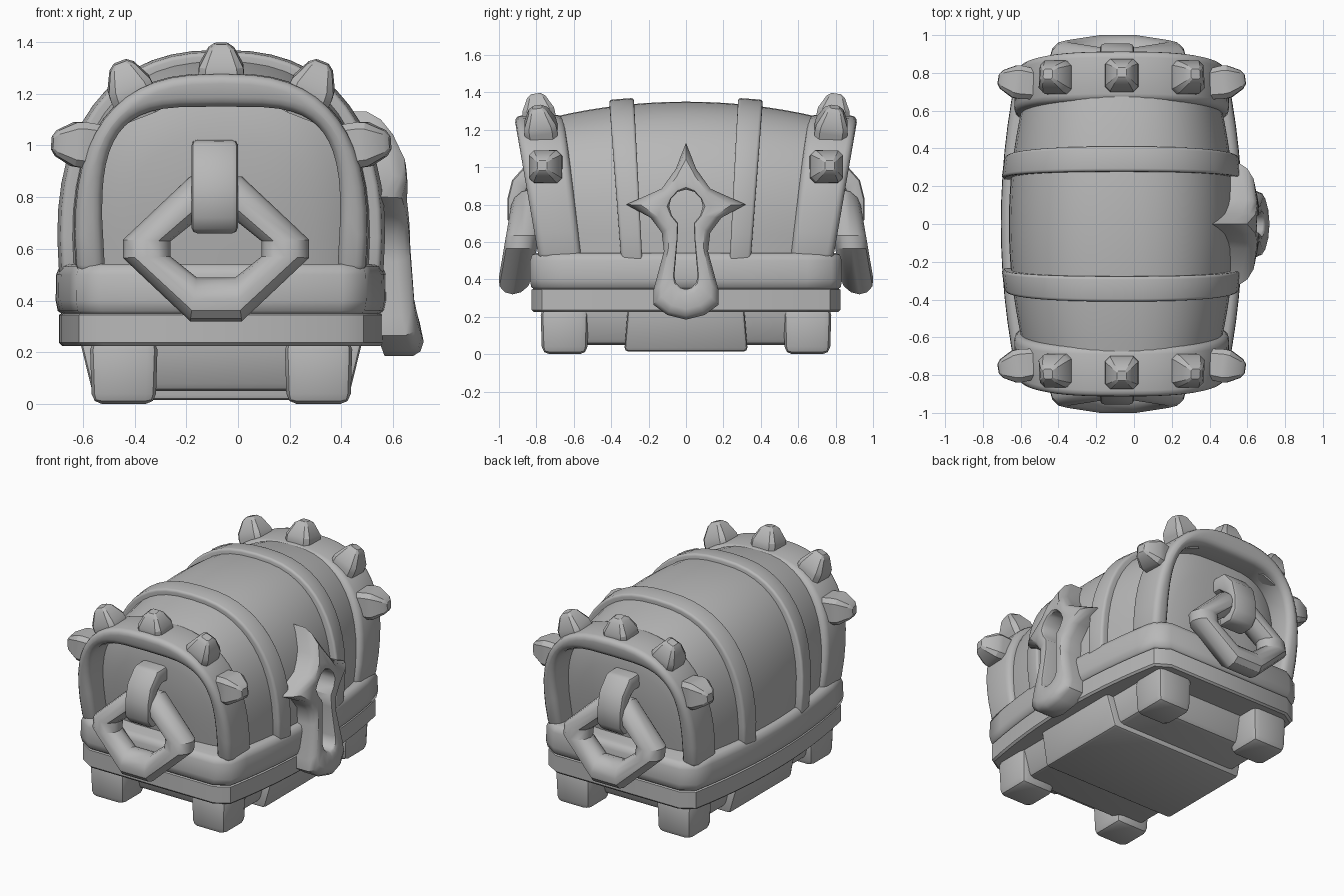
import bpy, bmesh, math
from mathutils import Vector

if "Cube" in bpy.data.objects:
    bpy.data.objects.remove(bpy.data.objects["Cube"])

CX = -0.065          # the chest body is centred here; the lock sticks out on +x
BASE = 0.50          # height where the lid starts

grey = bpy.data.materials.new("grey")
grey.diffuse_color = (0.48, 0.48, 0.48, 1)
grey.use_nodes = True
grey.node_tree.nodes["Principled BSDF"].inputs["Base Color"].default_value = grey.diffuse_color


def loft(name, rings, loop=False, bevel=0.0, segments=2, angle=35):
    """Skin a list of closed sections; loop joins last to first, otherwise ends are capped."""
    bm = bmesh.new()
    vr = [[bm.verts.new(p) for p in r] for r in rings]
    n = len(vr[0])
    for k in range(len(vr) if loop else len(vr) - 1):
        a, b = vr[k], vr[(k + 1) % len(vr)]
        for i in range(n):
            j = (i + 1) % n
            bm.faces.new((a[i], a[j], b[j], b[i]))
    if not loop:
        bm.faces.new(vr[0])
        bm.faces.new(vr[-1])
    bmesh.ops.recalc_face_normals(bm, faces=bm.faces)
    if bevel:
        edges = [e for e in bm.edges if e.calc_face_angle(0) > math.radians(45)]
        bmesh.ops.bevel(bm, geom=edges, offset=bevel, segments=segments,
                        profile=0.5, affect='EDGES', clamp_overlap=True)
    me = bpy.data.meshes.new(name)
    bm.to_mesh(me)
    bm.free()
    me.materials.append(grey)
    ob = bpy.data.objects.new(name, me)
    bpy.context.collection.objects.link(ob)
    bpy.ops.object.select_all(action='DESELECT')
    ob.select_set(True)
    bpy.context.view_layer.objects.active = ob
    bpy.ops.object.shade_smooth_by_angle(angle=math.radians(angle))
    return ob


def lean(y, z):
    """Everything on the lid leans outward with height."""
    return y * (1 + 0.22 * (z - 0.53))


def arch(w, top, p, y, n=28):
    """Rounded arch section at station y."""
    pts = []
    for k in range(n + 1):
        a = math.pi * k / n
        c, s = math.cos(a), math.sin(a)
        x = math.copysign(abs(c) ** (2 / p), c) * w
        f = max(s, 0) ** (2 / p)
        x *= 1 - 0.05 * (1 - f) ** 2
        z = BASE + (top - BASE) * f
        pts.append(Vector((CX + x, lean(y, z), z)))
    return pts


def arch_band(name, y0, y1, outer0, outer1, inner, bevel):
    corners = [arch(*outer0, y0), arch(*outer1, y1), arch(*inner, y1), arch(*inner, y0)]
    loft(name, list(zip(*corners)), bevel=bevel, segments=3)


def box(name, x, y, z, taper=(0, 0), bevel=0.02):
    """Box from ranges, narrowed towards the bottom by taper."""
    def rect(t, h):
        tx, ty = taper[0] * t, taper[1] * t
        return [(x[0] + tx, y[0] + ty, h), (x[1] - tx, y[0] + ty, h),
                (x[1] - tx, y[1] - ty, h), (x[0] + tx, y[1] - ty, h)]
    loft(name, [rect(1, z[0]), rect(0, z[1])], bevel=bevel)


def plan(w, l, z):
    """Plan outline with bowed long sides and cut corners."""
    ys = [(-1 + k / 6) * (l - 0.055) for k in range(13)]
    side = [(w - 0.13 * y * y, y) for y in ys]
    e = side[0][0] - 0.09
    half = [(e, -l)] + side + [(e, l)]
    return ([(CX + x, y, z) for x, y in half] +
            [(CX - x, y, z) for x, y in reversed(half)])


# barrel-shaped lid with slightly domed, tilted ends
ys = [-0.62 + 1.24 * k / 14 for k in range(15)]
body = [(y, 1) for y in ys]
dome = [(0.655, 0.88), (0.685, 0.7), (0.70, 0.4)]
body = [(-y, s) for y, s in reversed(dome)] + body + dome
loft("lid", [arch((0.622 - 0.2 * y * y) * s, BASE + (0.85 - 0.22 * y * y) * s, 2.5 + 2 * (1 - s), y)
             for y, s in body], angle=50)

# rims and base
loft("upper_rim", [plan(0.61, 0.81, 0.345), plan(0.632, 0.828, 0.36), plan(0.64, 0.835, 0.40),
                   plan(0.638, 0.833, 0.50), plan(0.625, 0.822, 0.532), plan(0.60, 0.80, 0.542)],
     angle=50)
loft("lower_rim", [plan(0.615, 0.815, 0.225), plan(0.627, 0.825, 0.237),
                   plan(0.627, 0.825, 0.345), plan(0.61, 0.81, 0.355)])
box("plinth", (CX - 0.50, CX + 0.50), (-0.64, 0.64), (0.05, 0.26), (0.05, 0.05), 0.03)
box("plinth_middle", (CX - 0.55, CX + 0.55), (-0.31, 0.31), (0.015, 0.26), (0.06, -0.02), 0.02)

for sy in (-1, 1):
    end = "front" if sy < 0 else "back"

    # feet
    for sx in (-1, 1):
        xr = sorted((CX + sx * 0.245, CX + sx * 0.508))
        yr = sorted((sy * 0.52, sy * 0.778))
        box(end + ("_left_foot" if sx < 0 else "_right_foot"), xr, yr,
            (0.0, 0.25), (0.008, 0.008), 0.04)

    # middle strap and thick end hoop
    arch_band(end + "_strap", sy * 0.235, sy * 0.348, (0.662, 1.37, 2.45), (0.645, 1.36, 2.45),
              (0.56, 1.28, 2.45), 0.016)
    arch_band(end + "_hoop", sy * 0.56, sy * 0.79, (0.592, 1.28, 2.7), (0.585, 1.275, 2.7),
              (0.472, 1.15, 4.0), 0.045)

    # studs around the hoop: base x, base z, direction x, direction z, length
    studs = [(0, 1.24, 0, 1, 0.155)]
    for s in (-1, 1):
        studs += [(s * 0.33, 1.165, s * 0.36, 0.93, 0.17), (s * 0.50, 1.0, s, 0.06, 0.155)]
    for k, (bx, bz, dx, dz, length) in enumerate(studs):
        d = Vector((dx, sy * 0.15, dz)).normalized()
        u = Vector((0, 1, 0))
        u = (u - d * u.dot(d)).normalized()
        v = d.cross(u)
        b = Vector((CX + bx, lean(sy * 0.675, bz), bz))
        rings = []
        for f, r in ((-0.3, 0.08), (0.25, 0.088), (0.45, 0.085), (0.88, 0.05), (1, 0.026)):
            c = b + d * f * length
            shape = [(1, 0.7), (0.7, 1), (-0.7, 1), (-1, 0.7), (-1, -0.7), (-0.7, -1), (0.7, -1), (1, -0.7)]
            rings.append([c + u * (r * i) + v * (r * j) for i, j in shape])
        loft(f"{end}_stud_{k + 1}", rings, angle=25)

    # hanging octagonal ring
    outer, inner = [(0.36, 0.035), (0.10, 0.28)], [(0.175, 0.03), (0.075, 0.11)]

    def around(q):
        a, b = q
        return [a, b, (-b[0], b[1]), (-a[0], a[1]), (-a[0], -a[1]), (-b[0], -b[1]), (b[0], -b[1]), (a[0], -a[1])]
    rings = []
    for o, i in zip(around(outer), around(inner)):
        sec = []
        for k in range(12):
            t = math.radians(30 * k)
            m = 0.5 + 0.5 * math.cos(t)
            x, z = i[0] + (o[0] - i[0]) * m, i[1] + (o[1] - i[1]) * m
            sec.append((CX - 0.02 + x, sy * (0.88 - 0.17 * z + 0.088 * math.sin(t)), 0.60 + z))
        rings.append(sec)
    loft(end + "_ring", rings, loop=True, angle=32)

    # bracket that holds the ring
    out = [(0.66, 1.025), (0.85, 1.02), (0.93, 0.93), (0.955, 0.83), (0.955, 0.72), (0.91, 0.66), (0.80, 0.66)]
    inn = [(0.66, 0.92), (0.80, 0.92), (0.85, 0.88), (0.87, 0.81), (0.87, 0.76), (0.86, 0.74), (0.80, 0.74)]
    cx = CX - 0.025
    loft(end + "_bracket",
         [[(cx - 0.09, sy * o[0], o[1]), (cx + 0.09, sy * o[0], o[1]),
           (cx + 0.09, sy * i[0], i[1]), (cx - 0.09, sy * i[0], i[1])] for o, i in zip(out, inn)],
         bevel=0.025)

# lock plate: star-topped outline around a keyhole, curved to follow the side
edge = [(0, 1.13), (.055, .99), (.13, .885), (.32, .80), (.19, .73), (.13, .65),
        (.118, .55), (.175, .34), (.175, .265), (.10, .21), (0, .185)]
hole = [(0, .88), (.045, .868), (.08, .83), (.09, .79), (.075, .74), (.042, .70),
        (.045, .62), (.062, .42), (.055, .385), (.03, .355), (0, .345)]
face = [(0.1, 0.74), (0.24, 0.718), (0.4, 0.685), (0.6, 0.668), (0.85, 0.66),
        (0.95, 0.645), (1.1, 0.57), (1.2, 0.50)]


def face_x(y, z):
    for (z0, x0), (z1, x1) in zip(face, face[1:]):
        if z <= z1:
            return x0 + (x1 - x0) * (z - z0) / (z1 - z0) - 0.5 * y * y


def full(h):
    return h + [(-y, z) for y, z in reversed(h[1:-1])]


sections = []
for o, i in zip(full(edge), full(hole)):
    sec = []
    for t, depth in ((0, 0.16), (0, 0.05), (0.12, 0.018), (0.35, 0), (0.8, 0), (0.95, 0.004), (1, 0.015), (1, 0.16)):
        y, z = o[0] + (i[0] - o[0]) * t, o[1] + (i[1] - o[1]) * t
        sec.append((face_x(y, z) - depth, y, z))
    sections.append(sec)
loft("lock_plate", sections, loop=True, angle=40)
